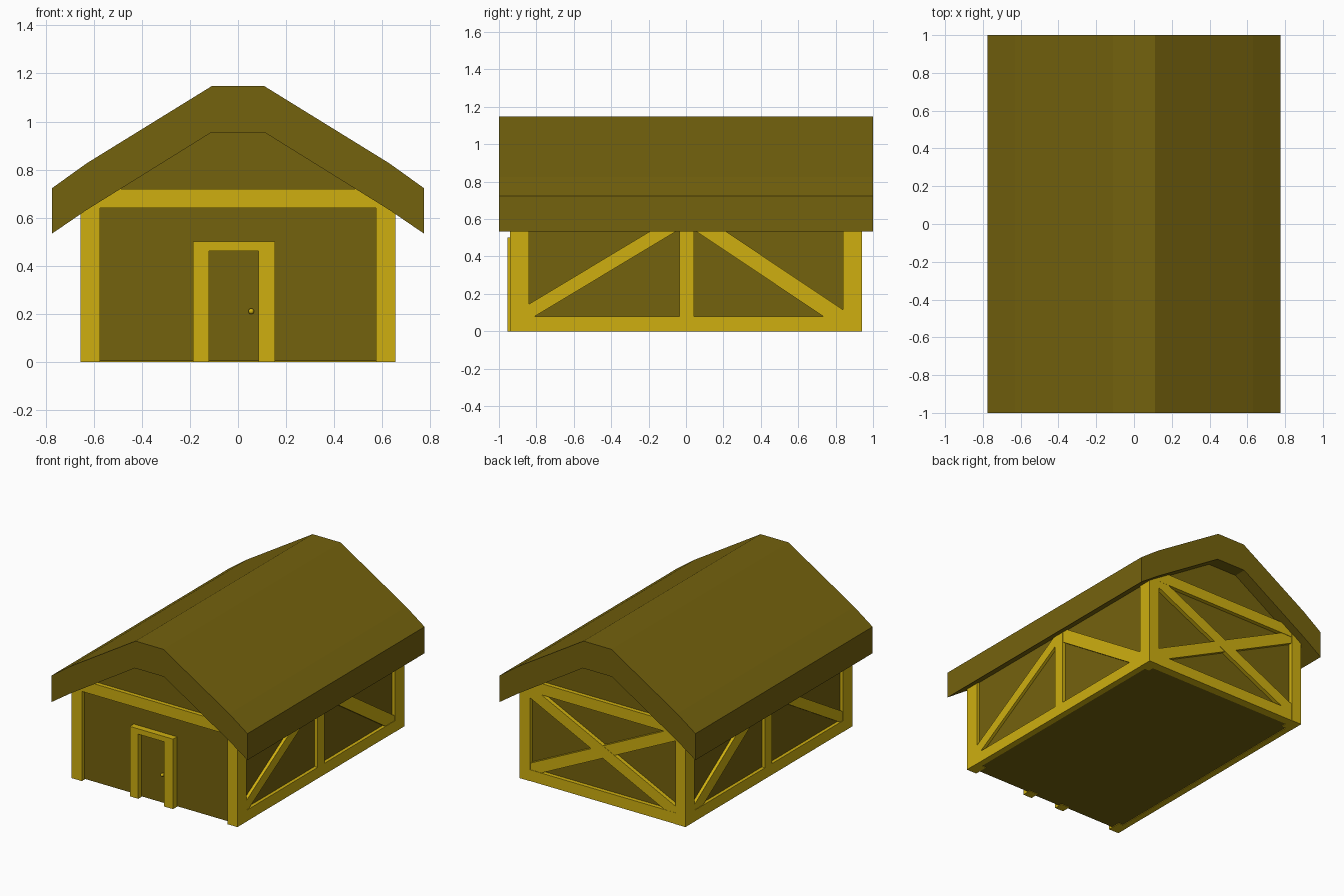
import bpy
import bmesh
import math
from mathutils import Matrix, Vector

cube = bpy.data.objects.get("Cube")
if cube:
    bpy.data.objects.remove(cube, do_unlink=True)


def material(name, colour):
    m = bpy.data.materials.new(name)
    m.use_nodes = True
    m.diffuse_color = colour
    m.node_tree.nodes["Principled BSDF"].inputs["Base Color"].default_value = colour
    return m


DARK = material("dark olive", (0.175, 0.122, 0.004, 1))
YELLOW = material("mustard timber", (0.62, 0.43, 0.005, 1))


def finish(name, bm, mat):
    bmesh.ops.recalc_face_normals(bm, faces=bm.faces)
    mesh = bpy.data.meshes.new(name)
    bm.to_mesh(mesh)
    bm.free()
    mesh.materials.append(mat)
    obj = bpy.data.objects.new(name, mesh)
    bpy.context.collection.objects.link(obj)
    return obj


def box(name, x, y, z, mat=YELLOW):
    """Box from (low, high) ranges on each axis."""
    bm = bmesh.new()
    bmesh.ops.create_cube(bm, size=1)
    for v in bm.verts:
        v.co = Vector([(lo + hi) / 2 + c * (hi - lo) for c, (lo, hi) in zip(v.co, (x, y, z))])
    return finish(name, bm, mat)


def extrude_profile(name, points, y0, y1, mat):
    """Close an x-z outline and extrude it along y."""
    bm = bmesh.new()
    face = bm.faces.new([bm.verts.new((x, y0, z)) for x, z in points])
    new = bmesh.ops.extrude_face_region(bm, geom=[face])["geom"]
    bmesh.ops.translate(bm, vec=(0, y1 - y0, 0),
                        verts=[v for v in new if isinstance(v, bmesh.types.BMVert)])
    return finish(name, bm, mat)


def brace(name, start, end, depth, width):
    """Diagonal timber between two points on a wall."""
    a, b = Vector(start), Vector(end)
    along = (b - a).normalized()
    out = Vector((0, 1, 0)) if abs(along.x) > 0.01 else Vector((1, 0, 0))
    across = along.cross(out)
    bm = bmesh.new()
    bmesh.ops.create_cube(bm, size=1)
    for v in bm.verts:
        c = v.co.copy()
        v.co = (a + b) / 2 + along * c.x * (b - a).length + out * c.y * depth + across * c.z * width
    return finish(name, bm, YELLOW)


def mirrored(half):
    return half + [(-x, z) for x, z in reversed(half)]


# Main body with gable ends
WALL_X, WALL_Y = 0.63, 0.91
extrude_profile("house_walls", mirrored([(-WALL_X, 0.004), (-WALL_X, 0.65), (-0.11, 0.97)]),
                -WALL_Y, WALL_Y, DARK)

# Thick roof slab with flat ridge and flared eaves
top = mirrored([(-0.775, 0.722), (-0.63, 0.826), (-0.11, 1.147)])
under = mirrored([(-0.775, 0.533), (-0.63, 0.632), (-0.115, 0.952)])
extrude_profile("roof", top + under[::-1], -1, 1, DARK)

# Corner posts and side wall timbers
OUT_X, OUT_Y = 0.655, 0.942
for side, s in (("left", 1), ("right", -1)):
    def span(a, b):
        return tuple(sorted((s * a, s * b)))
    for end, e in (("front", -1), ("back", 1)):
        box(f"{side}_{end}_post", span(0.575, OUT_X), tuple(sorted((e * 0.84, e * OUT_Y))), (0, 0.67))
    outer = span(0.61, OUT_X - 0.001)
    box(f"{side}_sill_beam", outer, (-0.85, 0.85), (0, 0.08))
    box(f"{side}_middle_post", outer, (-0.035, 0.043), (0, 0.64))
    x = s * 0.633
    brace(f"{side}_front_brace", (x, -0.87, 0.085), (x, -0.02, 0.596), 0.036, 0.072)
    brace(f"{side}_back_brace", (x, 0.85, 0.055), (x, 0.035, 0.60), 0.036, 0.088)

# Cross beams on the gable ends
for end, e in (("front", -1), ("back", 1)):
    box(f"{end}_tie_beam", (-0.58, 0.58), tuple(sorted((e * 0.88, e * (OUT_Y - 0.002)))), (0.64, 0.72))
box("back_sill_beam", (-0.58, 0.58), (0.88, OUT_Y - 0.002), (0, 0.08))

# Crossed braces on the back
brace("back_cross_brace_a", (0.60, 0.92, 0.65), (-0.60, 0.92, 0.07), 0.038, 0.08)
brace("back_cross_brace_b", (-0.60, 0.92, 0.65), (0.60, 0.92, 0.07), 0.034, 0.08)

# Door frame, door and knob
FRAME_Y = (-0.955, -0.89)
box("door_frame_right", (-0.187, -0.12), FRAME_Y, (0, 0.5))
box("door_frame_left", (0.085, 0.155), FRAME_Y, (0, 0.5))
box("door_frame_top", (-0.13, 0.095), FRAME_Y, (0.462, 0.5))
box("door", (-0.125, 0.09), (-0.918, -0.905), (0.004, 0.47), DARK)
bm = bmesh.new()
bmesh.ops.create_uvsphere(bm, u_segments=12, v_segments=8, radius=0.012,
                          matrix=Matrix.Translation((0.055, -0.935, 0.21)))
bmesh.ops.create_cone(bm, cap_ends=True, segments=10, radius1=0.006, radius2=0.006, depth=0.025,
                      matrix=Matrix.Translation((0.055, -0.922, 0.21)) @ Matrix.Rotation(math.pi / 2, 4, "X"))
knob = finish("door_knob", bm, YELLOW)
for p in knob.data.polygons:
    p.use_smooth = len(p.vertices) < 5
